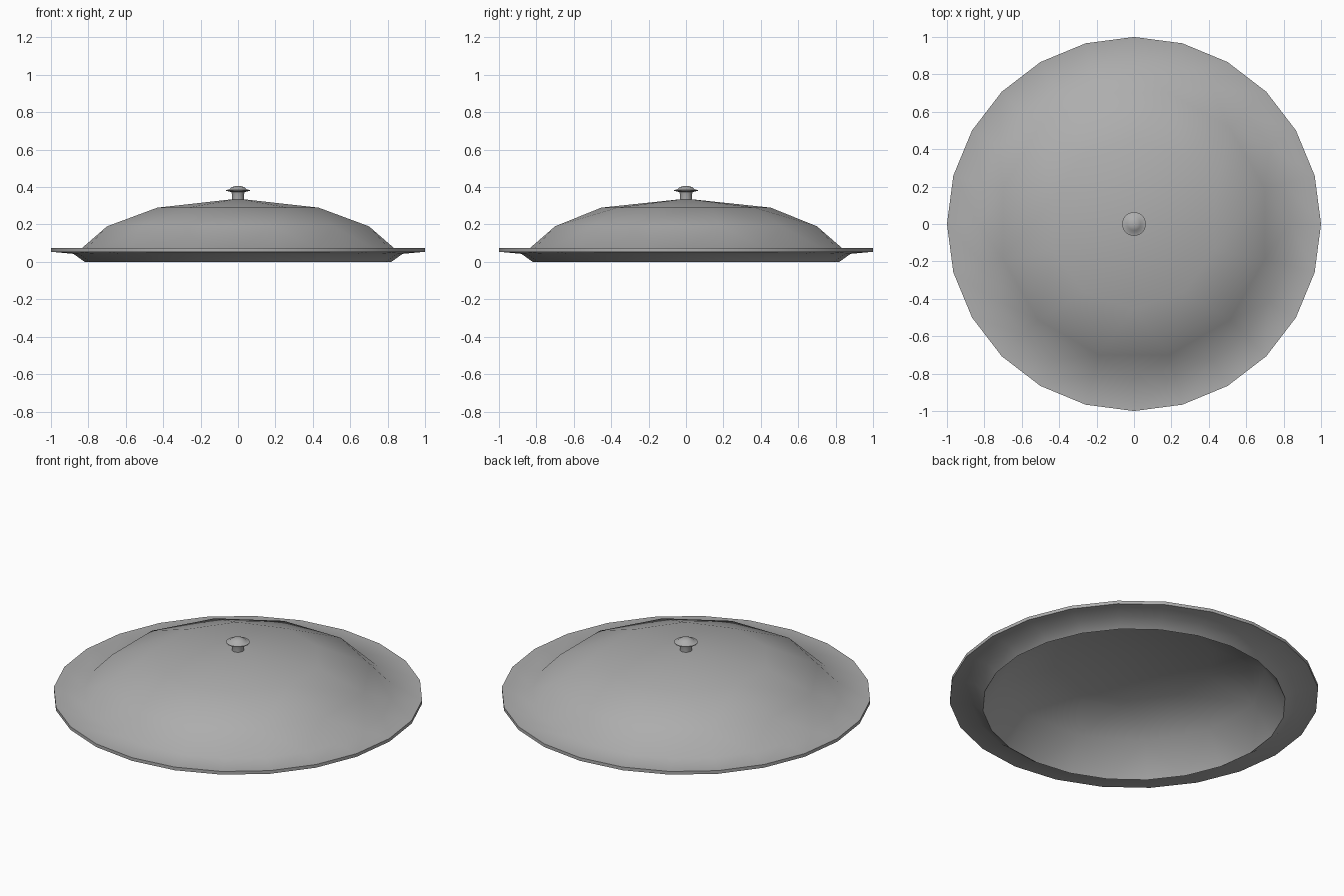
import bpy, bmesh
from math import sin, cos, pi, radians

if "Cube" in bpy.data.objects:
    bpy.data.objects.remove(bpy.data.objects["Cube"])

grey = bpy.data.materials.new("dark_grey")
grey.diffuse_color = (0.42, 0.42, 0.42, 1)
grey.use_nodes = True
grey.node_tree.nodes["Principled BSDF"].inputs["Base Color"].default_value = grey.diffuse_color


def ring(bm, r, z, n, start=0.0):
    """Ring of n vertices; n = 1 makes a pole."""
    if n == 1:
        return [bm.verts.new((0, 0, z))]
    return [bm.verts.new((r * cos(start + 2 * pi * i / n),
                          r * sin(start + 2 * pi * i / n), z)) for i in range(n)]


def zip_rings(bm, a, b):
    """Skin between two rings that may have different vertex counts."""
    na, nb = len(a), len(b)
    if na == nb:
        for i in range(na):
            j = (i + 1) % na
            bm.faces.new((a[i], a[j], b[j], b[i]))
        return
    if nb == 1 or na == 1:
        loop, pole = (a, b[0]) if nb == 1 else (b, a[0])
        for i in range(len(loop)):
            bm.faces.new((loop[i], loop[(i + 1) % len(loop)], pole))
        return
    i = j = 0
    while i < na or j < nb:
        p, q = a[i % na], b[j % nb]
        da = (a[(i + 1) % na].co - q.co).length if i < na else 9
        db = (b[(j + 1) % nb].co - p.co).length if j < nb else 9
        if da <= db:
            bm.faces.new((p, a[(i + 1) % na], q))
            i += 1
        else:
            bm.faces.new((p, b[(j + 1) % nb], q))
            j += 1


def turned(name, profile, angle):
    bm = bmesh.new()
    rings = [ring(bm, *p) for p in profile]
    for a, b in zip(rings, rings[1:]):
        zip_rings(bm, a, b)
    bmesh.ops.recalc_face_normals(bm, faces=bm.faces)
    me = bpy.data.meshes.new(name)
    bm.to_mesh(me)
    bm.free()
    me.materials.append(grey)
    ob = bpy.data.objects.new(name, me)
    bpy.context.collection.objects.link(ob)
    bpy.ops.object.select_all(action='DESELECT')
    ob.select_set(True)
    bpy.context.view_layer.objects.active = ob
    bpy.ops.object.shade_smooth_by_angle(angle=radians(angle))
    return ob


T = pi / 10  # puts a corner of the ten-sided ring on the y axis
Q = pi / 12  # turns the twelve-sided ring so flats face the axes

# Hollow lid: inner shell, lower lip, brim, then outer dome (r, z, sides, start)
turned("lid", [
    (0, 0.328, 1), (0.445, 0.28, 10, T), (0.713, 0.18, 12, Q), (0.82, 0.0, 24),
    (0.88, 0.043, 24), (1.0, 0.054, 24), (1.0, 0.073, 24),
    (0.835, 0.073, 24), (0.725, 0.19, 12, Q), (0.453, 0.29, 10, T), (0, 0.338, 1),
], 50)

# Knob: flared stem, thin flange and rounded cap
turned("knob", [
    (0.032, 0.325, 16), (0.032, 0.36, 16), (0.036, 0.373, 16), (0.064, 0.38, 16),
    (0.064, 0.384, 16), (0.047, 0.388, 16), (0.035, 0.399, 16),
    (0.018, 0.405, 16), (0, 0.407, 1),
], 50)
